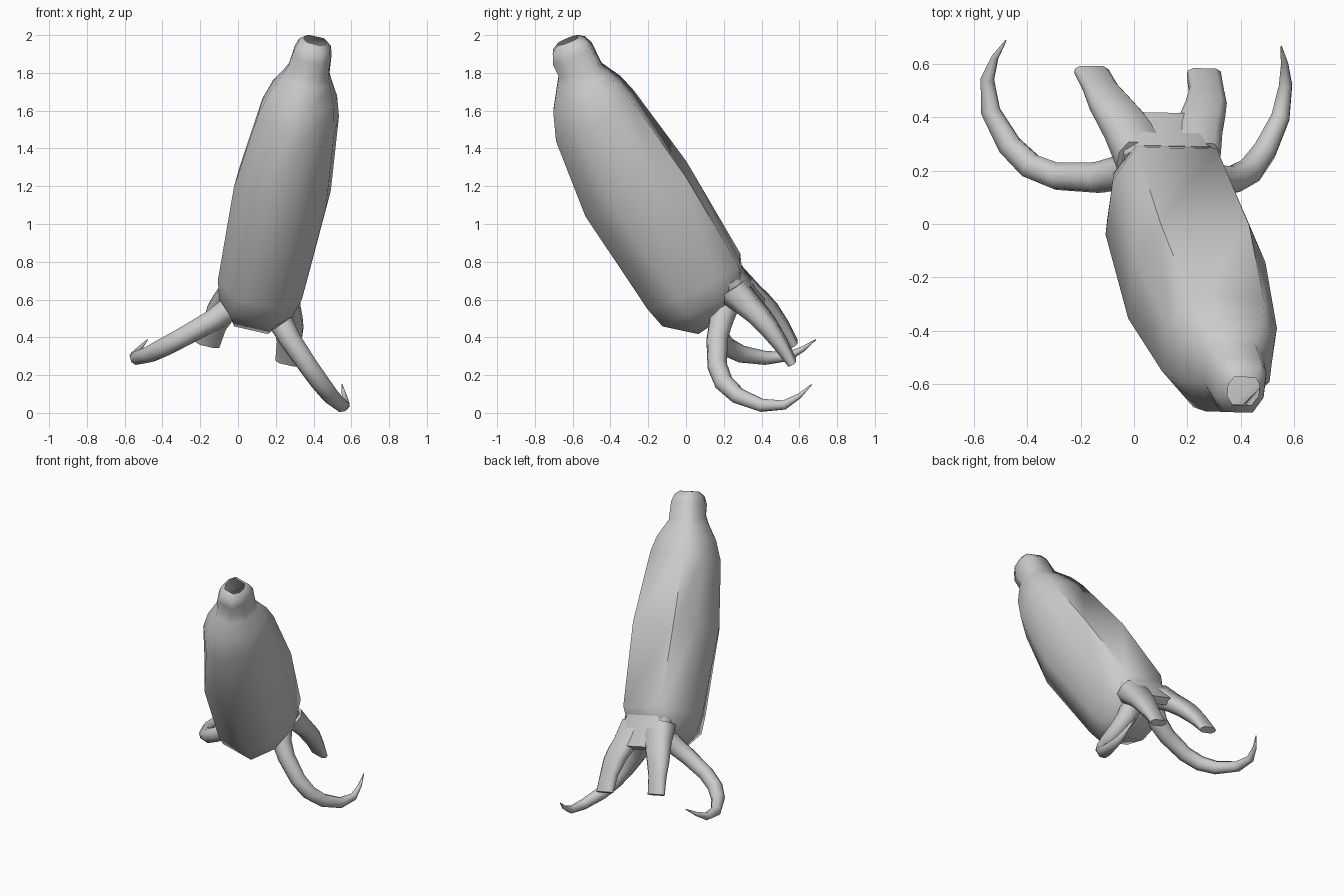
import bpy
from math import radians
from mathutils import Vector, Matrix

if "Cube" in bpy.data.objects:
    bpy.data.objects.remove(bpy.data.objects["Cube"])

# Tilted local frame: x = across, y = back, z = along the body
u = Vector((0.974, -0.02, -0.225)).normalized()
d = Vector((0.18, -0.529, 0.829))
d = (d - u * d.dot(u)).normalized()
v = d.cross(u)
FRAME = Matrix.Translation(u * -0.033) @ Matrix((u, v, d)).transposed().to_4x4()


def section(f):
    """Soft-cornered eight-sided cross-section, f = width of the front side"""
    return [(1, -.35), (1, .48), (.68, 1), (-.68, 1),
            (-1, .48), (-1, -.35), (-f, -1), (f, -1)]


def smooth(ob, angle):
    bpy.ops.object.select_all(action='DESELECT')
    ob.select_set(True)
    bpy.context.view_layer.objects.active = ob
    bpy.ops.object.shade_smooth_by_angle(angle=radians(angle))


def loft(name, rings, open_top=False, angle=60):
    """rings: (height at front, height at back, centre x, half width, front y, back y, front width)"""
    verts, faces, n = [], [], 8
    for cf, cb, ax, aw, b0, b1, f in rings:
        for s, t in section(f):
            k = (t + 1) / 2
            verts.append((ax + aw * s, b0 + (b1 - b0) * k, cf + (cb - cf) * k))
    for r in range(len(rings) - 1):
        for i in range(n):
            j = (i + 1) % n
            faces.append((r * n + i, r * n + j, (r + 1) * n + j, (r + 1) * n + i))
    last = (len(rings) - 1) * n
    faces.append(tuple(reversed(range(n))))
    if not open_top:
        faces.append(tuple(range(last, last + n)))
    me = bpy.data.meshes.new(name)
    me.from_pydata(verts, [], faces)
    ob = bpy.data.objects.new(name, me)
    bpy.context.collection.objects.link(ob)
    ob.matrix_world = FRAME
    smooth(ob, angle)
    return ob


def tube(name, path):
    """path: (point, radius) list in the local frame"""
    cu = bpy.data.curves.new(name, 'CURVE')
    cu.dimensions = '3D'
    cu.bevel_depth = 1
    cu.bevel_resolution = 2
    cu.use_fill_caps = True
    sp = cu.splines.new('POLY')
    sp.points.add(len(path) - 1)
    for pt, (p, r) in zip(sp.points, path):
        pt.co = (*p, 1)
        pt.radius = r
    ob = bpy.data.objects.new(name, cu)
    bpy.context.collection.objects.link(ob)
    ob.matrix_world = FRAME
    bpy.ops.object.select_all(action='DESELECT')
    ob.select_set(True)
    bpy.context.view_layer.objects.active = ob
    bpy.ops.object.convert(target='MESH')
    smooth(bpy.context.object, 60)


# Body with narrow neck, small head and an open mouth at the top
loft("body", [
    (.34, .37, 0, .13, .29, .54, .7),
    (.48, .45, 0, .200, .155, .630, .6),
    (.60, .55, 0, .228, .136, .677, .5),
    (1.20, 1.12, 0, .250, .122, .697, .42),
    (1.62, 1.60, 0, .208, .200, .668, .32),
    (1.76, 1.71, 0, .175, .270, .652, .32),
    (1.86, 1.79, 0, .130, .355, .625, .45),
    (1.91, 1.83, 0, .110, .398, .612, .55),
    (1.98, 1.95, 0, .100, .405, .626, .6),
    (2.03, 2.00, 0, .086, .435, .616, .6),
    (2.05, 2.03, 0, .060, .480, .590, .6),
], open_top=True)

# Web joining the two tail legs
loft("tail_web", [(.275, .285, 0, .15, .615, .668, .7),
                  (.36, .36, 0, .17, .560, .660, .7),
                  (.50, .50, 0, .18, .480, .655, .7)])

# Path of one curved arm in world space with its radius
ARM = [((.20, .22, .58), .070), ((.225, .185, .48), .066), ((.275, .165, .39), .059),
       ((.37, .165, .25), .053), ((.435, .20, .16), .051), ((.49, .275, .09), .046),
       ((.548, .40, .040), .037), ((.567, .52, .042), .026), ((.563, .60, .09), .014),
       ((.55, .665, .15), .003)]
inv = FRAME.inverted()

for side, s, reach in (("right", 1, 1), ("left", -1, 1.025)):
    arm = []
    for p, r in ARM:
        q = inv @ Vector(p)
        arm.append(((q.x * s * reach, q.y, q.z), r))
    tube(side + "_curved_arm", arm)

    # Forked tail leg
    loft(side + "_tail_leg", [
        (-.03, -.03, s * .216, .064, .625, .672, .6),
        (.09, .09, s * .203, .064, .610, .686, .6),
        (.20, .20, s * .180, .080, .590, .688, .6),
        (.27, .27, s * .155, .088, .570, .680, .6),
        (.34, .34, s * .130, .092, .540, .668, .6),
        (.47, .47, s * .100, .095, .480, .650, .6),
    ])
